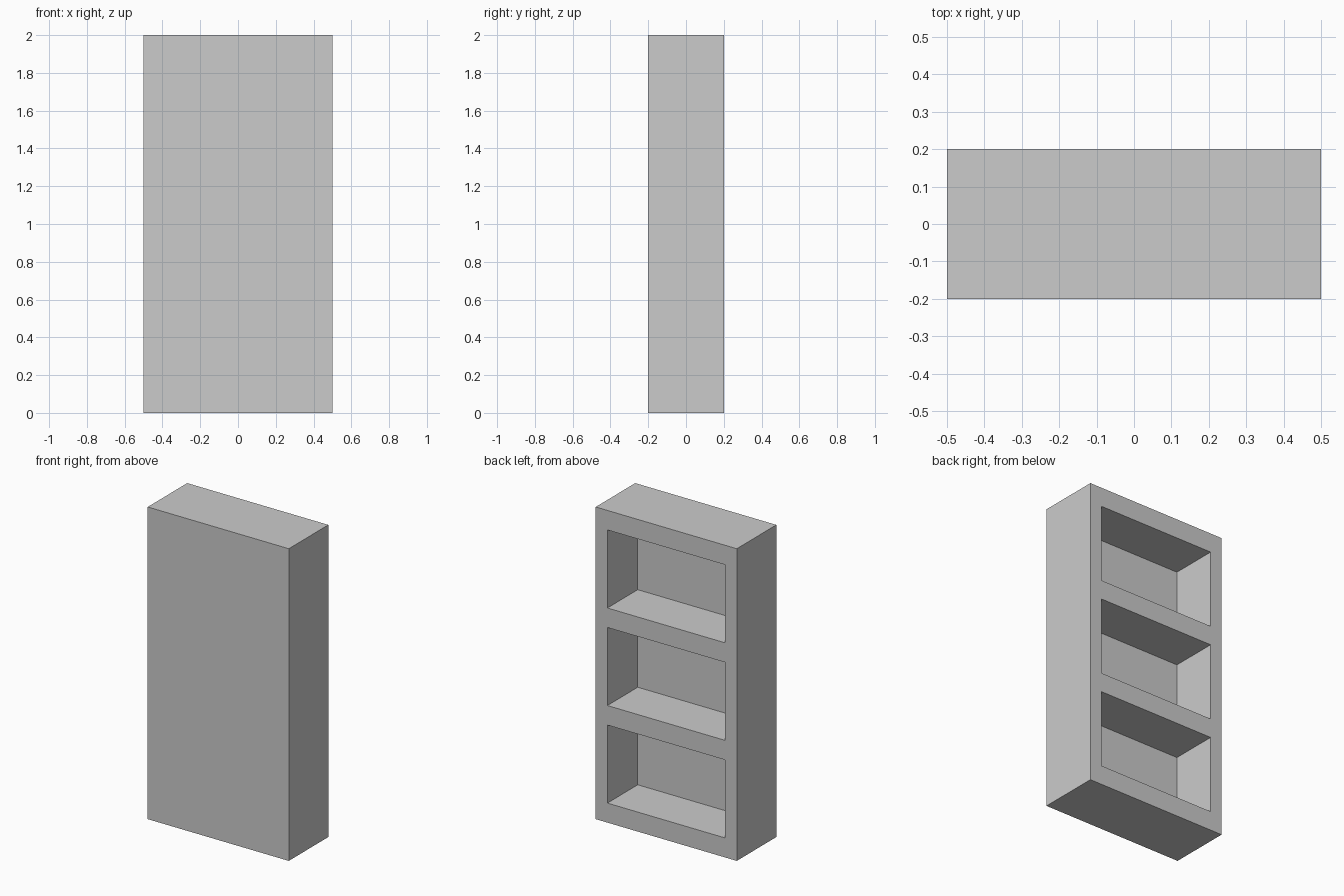
import bpy

if "Cube" in bpy.data.objects:
    bpy.data.objects.remove(bpy.data.objects["Cube"])

W, D, H = 1.0, 0.4, 2.0      # outer size
WALL = 0.083                 # side wall thickness
PANEL = 0.093                # closed front panel thickness
OPEN_H, GAP = 0.5, 0.125     # compartment height, shelf thickness


def box(name, x0, x1, y0, y1, z0, z1):
    bpy.ops.mesh.primitive_cube_add(
        size=1, location=((x0 + x1) / 2, (y0 + y1) / 2, (z0 + z1) / 2))
    ob = bpy.context.object
    ob.name = name
    ob.scale = (x1 - x0, y1 - y0, z1 - z0)
    bpy.ops.object.transform_apply(location=False, rotation=False, scale=True)
    return ob


# Solid case, closed at the front
case = box("bookcase", -W / 2, W / 2, -D / 2, D / 2, 0, H)

# Three compartments cut in from the back
for i in range(3):
    z = GAP + i * (OPEN_H + GAP)
    cutter = box(f"compartment_cutter_{i + 1}", -W / 2 + WALL, W / 2 - WALL,
                 -D / 2 + PANEL, D / 2 + 0.1, z, z + OPEN_H)
    cutter.hide_render = True
    cutter.display_type = 'WIRE'
    mod = case.modifiers.new(f"compartment_{i + 1}", 'BOOLEAN')
    mod.operation = 'DIFFERENCE'
    mod.solver = 'EXACT'
    mod.object = cutter
